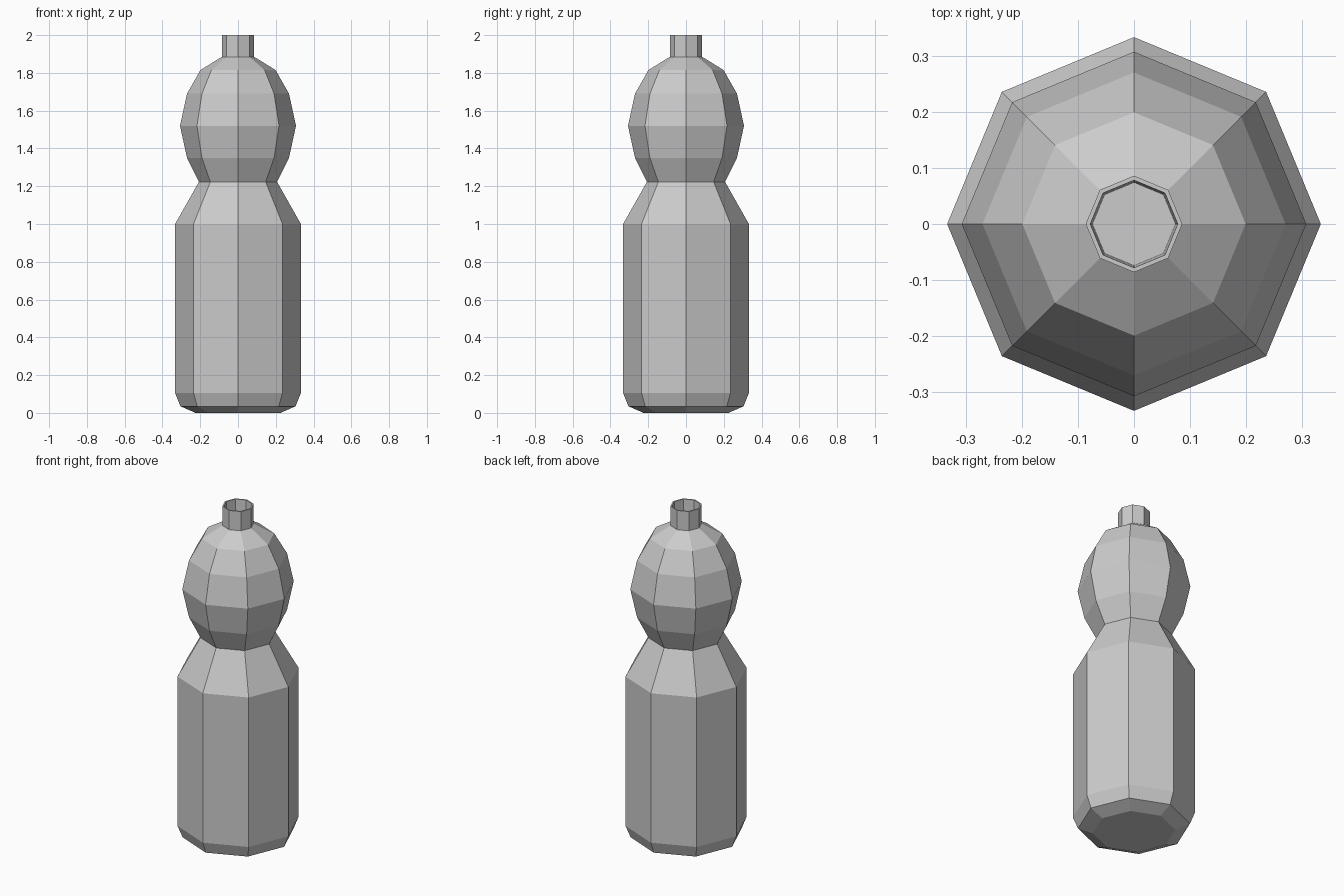
import bpy, bmesh
from math import cos, sin, tau

if "Cube" in bpy.data.objects:
    bpy.data.objects.remove(bpy.data.objects["Cube"])

SIDES = 8


def lathe(name, profile):
    """Revolve an (r, z) profile into a flat-faced octagonal solid, capping both ends."""
    bm = bmesh.new()
    rings = [[bm.verts.new((r * cos(tau * i / SIDES), r * sin(tau * i / SIDES), z))
              for i in range(SIDES)] for r, z in profile]
    for a, b in zip(rings, rings[1:]):
        for i in range(SIDES):
            j = (i + 1) % SIDES
            bm.faces.new((a[i], a[j], b[j], b[i]))
    bm.faces.new(rings[0][::-1])
    bm.faces.new(rings[-1])
    bmesh.ops.recalc_face_normals(bm, faces=bm.faces[:])
    mesh = bpy.data.meshes.new(name)
    bm.to_mesh(mesh)
    bm.free()
    obj = bpy.data.objects.new(name, mesh)
    bpy.context.collection.objects.link(obj)
    return obj


# Base, straight body, pinched waist, bulbous shoulder, then neck with hollow mouth
base = [(0.225, 0.0), (0.305, 0.035), (0.333, 0.105)]
body = [(0.333, 1.0), (0.207, 1.223)]
bulb = [(0.27, 1.35), (0.307, 1.52), (0.27, 1.69), (0.199, 1.815), (0.086, 1.885)]
neck = [(0.086, 2.0), (0.078, 2.0), (0.074, 1.89)]

lathe("bottle", base + body + bulb + neck)
